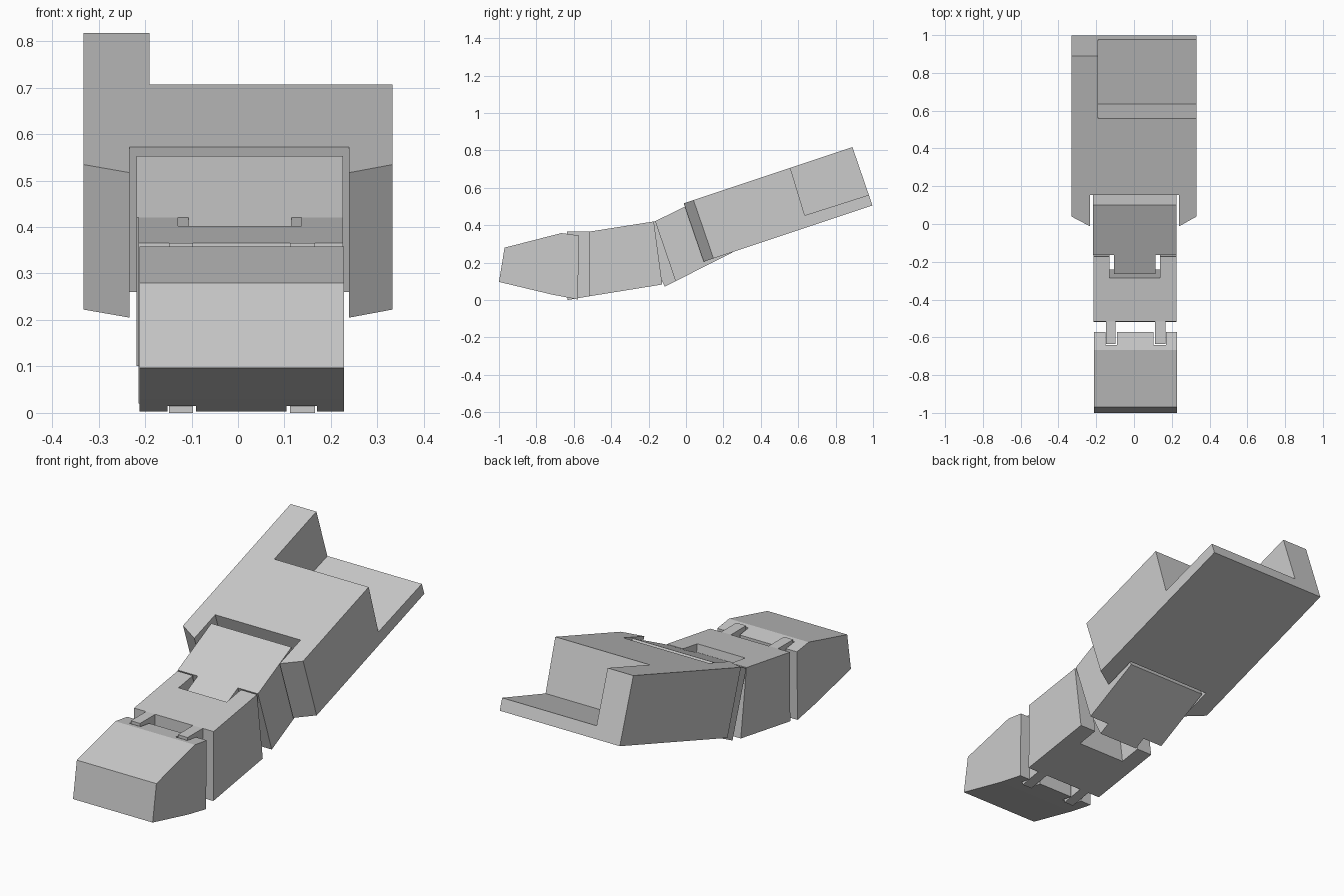
import bpy, bmesh

if "Cube" in bpy.data.objects:
    bpy.data.objects.remove(bpy.data.objects["Cube"])


def loft(name, a, b):
    """Closed solid between two matching outlines."""
    bm = bmesh.new()
    va = [bm.verts.new(p) for p in a]
    vb = [bm.verts.new(p) for p in b]
    bm.faces.new(va)
    bm.faces.new(vb[::-1])
    n = len(a)
    for i in range(n):
        j = (i + 1) % n
        bm.faces.new((va[j], va[i], vb[i], vb[j]))
    bmesh.ops.recalc_face_normals(bm, faces=bm.faces)
    me = bpy.data.meshes.new(name)
    bm.to_mesh(me)
    bm.free()
    ob = bpy.data.objects.new(name, me)
    bpy.context.collection.objects.link(ob)
    return ob


def prism(name, profile, x0, x1):
    """Side (y, z) profile extruded across x."""
    return loft(name, [(x0, y, z) for y, z in profile],
                [(x1, y, z) for y, z in profile])


def combine(ob, tool, op):
    """Apply a boolean and discard the tool."""
    mod = ob.modifiers.new(op, 'BOOLEAN')
    mod.operation, mod.object, mod.solver = op, tool, 'EXACT'
    bpy.context.view_layer.objects.active = ob
    bpy.ops.object.modifier_apply(modifier=mod.name)
    bpy.data.objects.remove(tool, do_unlink=True)


# Tip segment with two hinge slots
tip = prism("finger_tip", [(-1, .097), (-.97, .28), (-.666, .358), (-.573, .345),
                           (-.578, .003), (-.72, .03)], -.212, .228)
for x0, x1 in ((-.152, -.09), (.104, .17)):
    cut = prism("tip_slot", [(-.641, -.1), (-.641, .5), (-.5, .5), (-.5, -.1)], x0, x1)
    combine(tip, cut, 'DIFFERENCE')

# Middle segment: hinge plates in front, socket behind
middle = prism("finger_middle", [(-.515, .366), (-.172, .42), (-.127, .083),
                                 (-.518, .02)], -.214, .226)
for x0, x1 in ((-.148, -.097), (.112, .166)):
    plate = prism("hinge_plate", [(-.635, .366), (-.515, .366), (-.46, .36),
                                  (-.46, .04), (-.518, .02), (-.634, 0)], x0, x1)
    combine(middle, plate, 'UNION')
socket = prism("middle_socket", [(-.298, .5), (-.05, .5), (-.05, 0), (-.231, 0)],
               -.129, .137)
combine(middle, socket, 'DIFFERENCE')

# Base segment with a single wide tongue
base = prism("finger_base", [(-.165, .421), (.1, .553), (.249, .254), (-.056, .101)],
             -.218, .226)
tongue = prism("base_tongue", [(-.265, .371), (-.165, .421), (-.1, .43), (-.03, .14),
                               (-.056, .101), (-.113, .072)], -.107, .115)
combine(base, tongue, 'UNION')

# Sloped housing: forked plan swept through its thickness
plan = [(-.332, .89), (-.332, .04), (-.233, -.012), (-.233, .153),
        (.239, .153), (.239, -.012), (.332, .04), (.332, .89)]
top = [(x, y, .517 + .333 * (y + .012)) for x, y in plan]
bottom = [(x, y + .107, z - .312) for x, y, z in top]
housing = loft("hand_housing", top, bottom)
notch = prism("housing_notch", [(.558, .7065), (.635, .453), (1.2, .633),
                                (1.2, 1.2), (.408, 1.2)], -.19, .5)
combine(housing, notch, 'DIFFERENCE')
